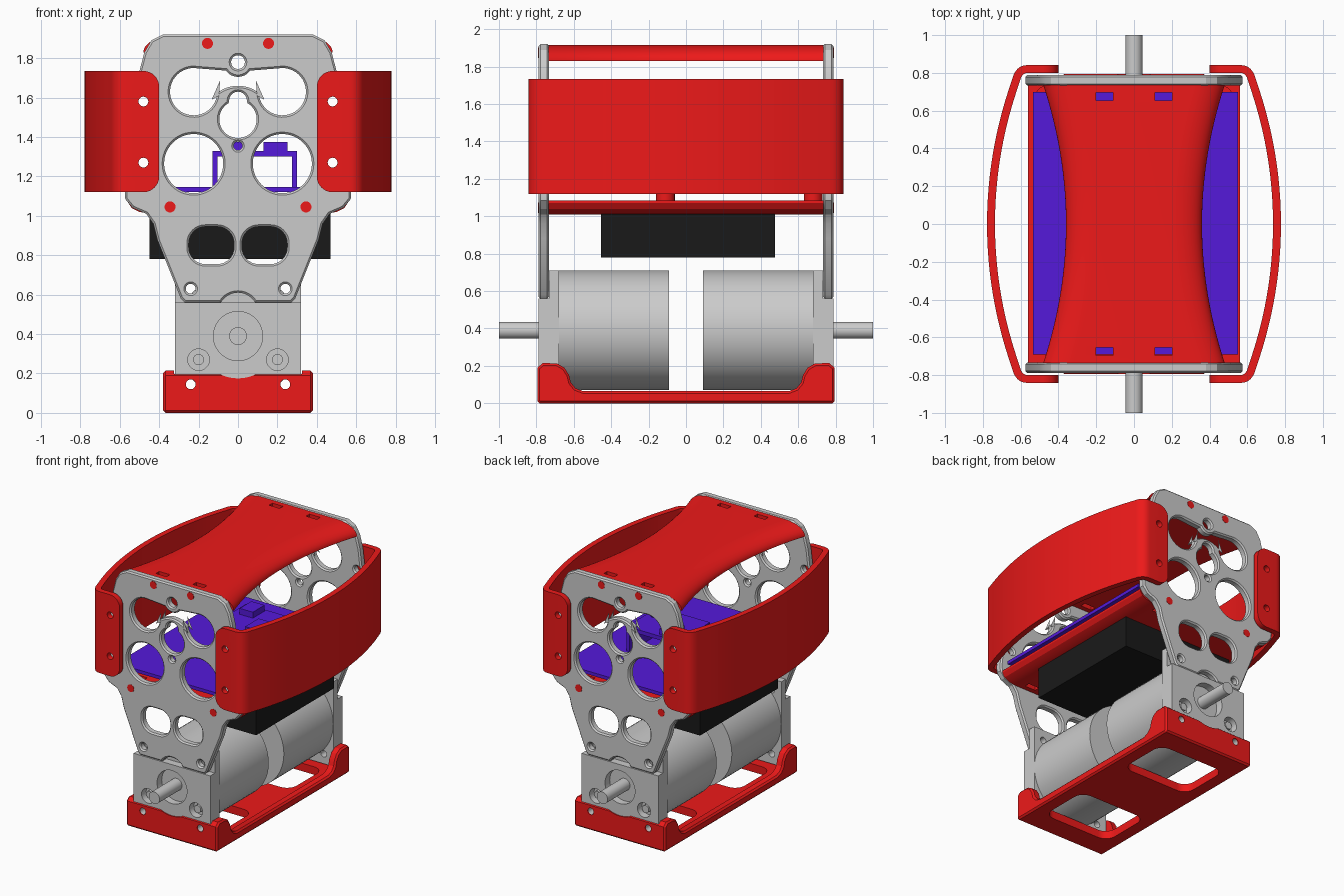
import bpy, bmesh, math
from mathutils import Matrix, Vector

if "Cube" in bpy.data.objects:
    bpy.data.objects.remove(bpy.data.objects["Cube"])

def material(name, rgb):
    m = bpy.data.materials.new(name)
    m.diffuse_color = (*rgb, 1)
    m.use_nodes = True
    m.node_tree.nodes["Principled BSDF"].inputs["Base Color"].default_value = m.diffuse_color
    return m

RED = material("red", (0.85, 0.01, 0.01))
BLUE = material("blue", (0.09, 0.01, 0.7))
BLACK = material("black", (0.01, 0.01, 0.01))
AXES = {'X': Matrix(((0, 0, 1), (1, 0, 0), (0, 1, 0))).to_4x4(),
        'Y': Matrix(((1, 0, 0), (0, 0, -1), (0, 1, 0))).to_4x4(),
        'Z': Matrix.Identity(4)}

def add(name, mesh, mat=None):
    ob = bpy.data.objects.new(name, mesh)
    bpy.context.collection.objects.link(ob)
    if mat:
        mesh.materials.clear()
        mesh.materials.append(mat)
    return ob

def arc(cx, cy, r, a0=0, a1=360, n=32):
    pts = [(cx + r * math.cos(math.radians(a0 + (a1 - a0) * i / n)),
            cy + r * math.sin(math.radians(a0 + (a1 - a0) * i / n))) for i in range(n + 1)]
    return pts[:-1] if abs(a1 - a0) == 360 else pts

def rrect(x0, x1, y0, y1, r):
    return (arc(x1 - r, y1 - r, r, 0, 90, 8) + arc(x0 + r, y1 - r, r, 90, 180, 8)
            + arc(x0 + r, y0 + r, r, 180, 270, 8) + arc(x1 - r, y0 + r, r, 270, 360, 8))

def rect(x0, x1, y0, y1):
    return [(x0, y0), (x1, y0), (x1, y1), (x0, y1)]

def mirrored(half):
    return half + [(-x, y) for x, y in reversed(half) if abs(x) > 1e-6]

def prism(name, loops, axis, lo, hi, mat=None, bevel=0.0):
    """Extrude an outline with holes along an axis, with chamfered rims."""
    cu = bpy.data.curves.new(name, 'CURVE')
    cu.dimensions, cu.fill_mode = '2D', 'BOTH'
    cu.extrude = (hi - lo) / 2 - bevel
    cu.bevel_depth, cu.offset, cu.bevel_resolution = bevel, -bevel, 0
    for loop in loops:
        sp = cu.splines.new('POLY')
        sp.points.add(len(loop) - 1)
        for p, co in zip(sp.points, loop):
            p.co = (*co, 0, 1)
        sp.use_cyclic_u = True
    tmp = add("tmp", cu)
    dg = bpy.context.evaluated_depsgraph_get()
    me = bpy.data.meshes.new_from_object(tmp.evaluated_get(dg))
    bpy.data.objects.remove(tmp)
    bm = bmesh.new()
    bm.from_mesh(me)
    bmesh.ops.remove_doubles(bm, verts=bm.verts, dist=1e-4)
    bmesh.ops.recalc_face_normals(bm, faces=bm.faces)
    bm.to_mesh(me)
    bm.free()
    shift = Vector([(lo + hi) / 2 if a == axis else 0 for a in 'XYZ'])
    me.transform(Matrix.Translation(shift) @ AXES[axis])
    return add(name, me, mat)

def box(name, x0, x1, y0, y1, z0, z1, mat=None):
    return prism(name, [rect(x0, x1, y0, y1)], 'Z', z0, z1, mat)

def loft(name, sections, mat):
    bm = bmesh.new()
    rings = [[bm.verts.new(p) for p in s] for s in sections]
    n = len(rings[0])
    for a, b in zip(rings, rings[1:]):
        for i in range(n):
            bm.faces.new((a[i], a[(i + 1) % n], b[(i + 1) % n], b[i]))
    bm.faces.new(rings[0])
    bm.faces.new(rings[-1])
    bmesh.ops.recalc_face_normals(bm, faces=bm.faces)
    me = bpy.data.meshes.new(name)
    bm.to_mesh(me)
    bm.free()
    return add(name, me, mat)

def cut(ob, cutters):
    for c in cutters:
        m = ob.modifiers.new("cut", 'BOOLEAN')
        m.operation, m.solver, m.object = 'DIFFERENCE', 'EXACT', c
    bpy.context.view_layer.update()
    dg = bpy.context.evaluated_depsgraph_get()
    me = bpy.data.meshes.new_from_object(ob.evaluated_get(dg))
    ob.modifiers.clear()
    ob.data = me
    for c in cutters:
        bpy.data.objects.remove(c)

# Outline and openings of the two side plates
outline = mirrored(arc(0, .51, .1, 90, 30, 8) + [
    (.27, .56), (.29, .58), (.41, .88), (.43, .96), (.465, 1.01), (.535, 1.04), (.572, 1.085),
    (.575, 1.13), (.5, 1.735), (.475, 1.83), (.44, 1.89), (.38, 1.92)])
visor = (arc(0, 1.49, .17, 130, 50, 16) + arc(.225, 1.63, .12, 180, 460)
         + arc(0, 1.78, .075, -35, -145, 12) + arc(-.225, 1.63, .12, 80, 360))
keyhole = arc(0, 1.49, .095, 120, 420) + arc(0, 1.585, .045, 0, 180, 12)
plate_holes = [visor, keyhole, arc(0, 1.78, .035, n=20), arc(0, 1.355, .022, n=16)]
for s in (-1, 1):
    plate_holes += [arc(s * .225, 1.265, .15, n=48), rrect(s * .135 - .115, s * .135 + .115, .755, .945, .085)]
    plate_holes += [arc(s * x, z, .025, n=16) for x, z in ((.24, .63), (.48, 1.58), (.48, 1.27))]

# Gearbox face openings
gear_holes = [arc(0, .39, .125, n=40)]
rear_holes = []
for s in (-1, 1):
    gear_holes += [arc(s * .2, .27, .055, n=20), arc(s * .24, .145, .025, n=16)]
    rear_holes += [arc(s * .24, .145, .025, n=16), arc(s * .24, .63, .025, n=16)]

for s, tag in ((-1, "front"), (1, "back")):
    def span(a, b):
        return sorted((s * a, s * b))
    prism(tag + "_side_plate", [outline] + plate_holes, 'Y', *span(.732, .788), bevel=.01)
    prism(tag + "_gearbox_face", [rect(-.32, .32, .07, .56)] + gear_holes, 'Y', *span(.73, .788))
    prism(tag + "_gearbox_body", [rect(-.32, .32, .07, .71)] + rear_holes, 'Y', *span(.68, .732))
    prism(tag + "_motor", [arc(0, .39, .32, n=64)], 'Y', *span(.09, .682))
    prism(tag + "_shaft", [arc(0, .39, .045, n=32)], 'Y', *span(.6, 1.0))
    for x in (-.2, .2):
        prism(tag + "_gearbox_screw", [arc(x, .27, .028, n=16)], 'Y', *span(.73, .77))
    for x, z in ((-.155, 1.875), (.155, 1.875), (-.345, 1.045), (.345, 1.045)):
        prism(tag + "_pin", [arc(x, z, .028, n=20)], 'Y', *span(.71, .79), RED)

# Base tray with pocket, floor windows, screw holes and shaft relief
side = mirrored([(.55, .065), (.59, .08), (.615, .11), (.625, .15), (.65, .19), (.69, .213),
                 (.765, .215), (.795, .19), (.795, .012), (.783, 0)][::-1])
tray = prism("base_tray", [side], 'X', -.38, .38, RED, .012)
cut(tray, [box("pocket", -.325, .325, -.787, .787, .06, .5),
           prism("relief", [arc(0, .39, .215, n=48)], 'Y', -.9, .9)]
    + [prism("window", [rrect(-.28, .28, c - .2, c + .2, .08)], 'Z', -.1, .2) for c in (-.42, .42)]
    + [prism("hole", [arc(x, .145, .025, n=16)], 'Y', -.9, .9) for x in (-.24, .24)])

# Side guards: bowed strips with rounded end tabs
R, Z0, Z1 = 2.24, 1.12, 1.735
tab = [(.40 + .08 * (1 - math.cos(math.pi / 2 * i / 8)), -.82) for i in range(9)]
bend = []
for i in range(9):
    t = i / 8
    bend.append(((1 - t) ** 2 * .565 + 2 * t * (1 - t) * .61 + t * t * .624,
                 -(1 - t) ** 2 * .82 - 2 * t * (1 - t) * .82 - t * t * .763))
bow = [(.757 - R + math.sqrt(R * R - y * y), y) for y in [-.763 + .763 * i / 12 for i in range(1, 13)]]
path = tab + bend + bow
path += [(x, -y) for x, y in reversed(path[:-1])]
for s, tag in ((-1, "left"), (1, "right")):
    sections = []
    for i, (x, y) in enumerate(path):
        a, b = Vector(path[max(i - 1, 0)]), Vector(path[min(i + 1, len(path) - 1)])
        d = (b - a).normalized() * .021
        inset = .08 - math.sqrt(max(0, .0064 - (.48 - x) ** 2)) if x < .48 else 0
        sections.append([(s * (x + k * d.y), y - k * d.x, z) for k, z in
                         ((1, Z0 + inset), (1, Z1 - inset), (-1, Z1 - inset), (-1, Z0 + inset))])
    guard = loft(tag + "_guard", sections, RED)
    cut(guard, [prism("hole", [arc(s * .48, z, .025, n=16)], 'Y', -.95, .95) for z in (1.27, 1.58)])

# Hourglass top cover with rolled edges and nut slots
sections = []
for j in range(33):
    y = -.735 + 1.47 * j / 32
    w = .36 + .12 * (y / .735) ** 2
    half = [(w - .16 + .16 * math.cos(t), 1.83 + .085 * math.sin(t))
            for t in [math.pi / 2 * i / 10 for i in range(11)]]
    sections.append([(x, y, z) for x, z in mirrored(half)])
cover = loft("top_cover", sections, RED)
cut(cover, [box("slot", x - .045, x + .045, y - .02, y + .02, 1.7, 2)
            for x in (-.155, .155) for y in (-.675, .675)])

# Middle deck with nut slots and standoffs
deck = prism("middle_deck", [mirrored([(.44, 1.01), (.5, 1.02), (.54, 1.04), (.56, 1.07), (.56, 1.085)])],
             'Y', -.735, .735, RED)
cut(deck, [box("slot", x - .045, x + .045, y - .02, y + .02, .9, 1.2)
           for x in (-.345, .345) for y in (-.675, .675)])
for x in (-.47, .47):
    for y in (-.11, .68):
        prism("board_standoff", [arc(x, y, .05, n=20)], 'Z', 1.08, 1.122, RED)

# Electronics and battery
box("main_board", -.535, .55, -.69, .7, 1.12, 1.145, BLUE)
box("raised_board", -.13, .30, -.1, .28, 1.30, 1.33, BLUE)
box("left_header", -.13, -.105, -.1, .28, 1.14, 1.305, BLUE)
box("right_header", .275, .30, -.1, .28, 1.14, 1.305, BLUE)
box("large_connector", .13, .25, -.1, .06, 1.325, 1.375, BLUE)
box("small_connector", -.07, .04, .12, .26, 1.325, 1.375, BLUE)
box("battery", -.45, .47, -.455, .475, .78, 1.012, BLACK)

# Smooth curved faces, keep edges sharp
bpy.ops.object.select_all(action='DESELECT')
for ob in bpy.context.scene.objects:
    ob.select_set(True)
    bpy.context.view_layer.objects.active = ob
bpy.ops.object.shade_smooth_by_angle(angle=math.radians(25))
